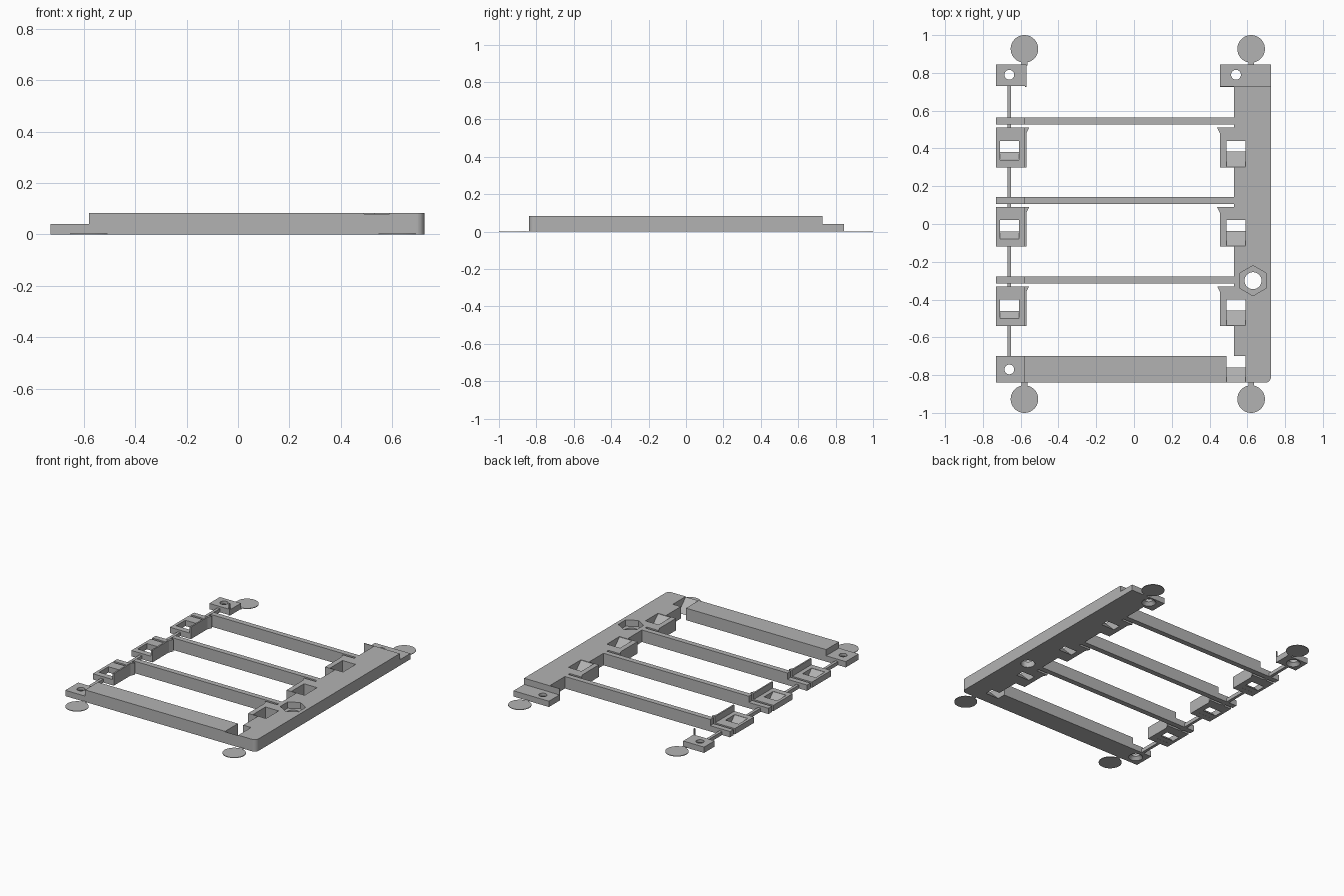
import bpy, bmesh, math
from mathutils import Vector

if "Cube" in bpy.data.objects:
    bpy.data.objects.remove(bpy.data.objects["Cube"])

GREY = (0.45, 0.45, 0.45, 1)
mat = bpy.data.materials.new("plain grey")
mat.use_nodes = True
mat.diffuse_color = GREY
mat.node_tree.nodes["Principled BSDF"].inputs["Base Color"].default_value = GREY

TALL, LOW, FILM = 0.083, 0.04, 0.004


def prism(name, pts, axis, lo, hi):
    """Extrude a flat outline along x, y or z."""
    def place(p, t):
        c = list(p)
        c.insert("xyz".index(axis), t)
        return Vector(c)
    bm = bmesh.new()
    face = bm.faces.new([bm.verts.new(place(p, lo)) for p in pts])
    ext = bmesh.ops.extrude_face_region(bm, geom=[face])
    moved = [v for v in ext["geom"] if isinstance(v, bmesh.types.BMVert)]
    bmesh.ops.translate(bm, verts=moved, vec=place((0, 0), hi - lo))
    bmesh.ops.recalc_face_normals(bm, faces=bm.faces)
    return finish(name, bm)


def finish(name, bm):
    me = bpy.data.meshes.new(name)
    bm.to_mesh(me)
    bm.free()
    me.materials.append(mat)
    ob = bpy.data.objects.new(name, me)
    bpy.context.collection.objects.link(ob)
    return ob


def rect(x0, x1, y0, y1):
    return [(x0, y0), (x1, y0), (x1, y1), (x0, y1)]


def box(name, x0, x1, y0, y1, z0, z1):
    return prism(name, rect(x0, x1, y0, y1), "z", z0, z1)


def ring(cx, cy, r, n, turn=0):
    return [(cx + r * math.cos(turn + math.tau * i / n),
             cy + r * math.sin(turn + math.tau * i / n)) for i in range(n)]


def cut(ob, cutter):
    """Subtract a cutter, bake the result and drop the cutter."""
    cutter.hide_render = True
    mod = ob.modifiers.new("cut", "BOOLEAN")
    mod.operation, mod.solver, mod.object = "DIFFERENCE", "EXACT", cutter
    deps = bpy.context.evaluated_depsgraph_get()
    deps.update()
    baked = bpy.data.meshes.new_from_object(ob.evaluated_get(deps))
    ob.modifiers.clear()
    ob.data = baked
    bpy.data.objects.remove(cutter)


def screw_hole(ob, x, y):
    """Through hole, countersunk from below."""
    cut(ob, prism("hole_cutter", ring(x, y, 0.026, 24), "z", -0.1, 0.2))
    bm = bmesh.new()
    bmesh.ops.create_cone(bm, cap_ends=True, segments=24, radius1=0.047,
                          radius2=0.02, depth=0.03)
    bmesh.ops.translate(bm, verts=bm.verts, vec=(x, y, 0.013))
    cut(ob, finish("sink_cutter", bm))


def ramp(name, x0, x1, low_y, height):
    prism(name, [(low_y, 0), (low_y - height, 0), (low_y - height, height)], "x", x0, x1)


STATIONS = [-0.54, -0.12, 0.30]   # front edge of each bracket pair

# Wide side rail with its clip brackets in one outline
outline = [(0.59, -0.84)]
outline += [(0.695 + 0.03 * math.sin(a), -0.81 - 0.03 * math.cos(a))
            for a in [math.pi / 2 * i / 8 for i in range(9)]]
outline += [(0.725, 0.73), (0.53, 0.73)]
for y in reversed(STATIONS):
    outline += [(0.53, y + 0.21), (0.44, y + 0.21), (0.455, y + 0.18),
                (0.455, y), (0.53, y)]
outline += [(0.53, -0.70), (0.59, -0.70)]
rail = prism("side_rail", outline, "z", 0, TALL)
for y in STATIONS:
    cut(rail, box("pocket_cutter", 0.49, 0.59, y + 0.003, y + 0.14, -0.1, 0.2))
    ramp("rail_ramp", 0.49, 0.59, y + 0.083, 0.082)
ramp("front_ramp", 0.49, 0.59, -0.76, 0.08)

# Nut recess and bolt hole in the rail
cut(rail, prism("nut_cutter", ring(0.63, -0.30, 0.08, 6, math.pi / 2), "z", 0.04, 0.2))
cut(rail, prism("bolt_cutter", ring(0.63, -0.30, 0.045, 32), "z", -0.1, 0.2))

# Cross beams, stepped down at the narrow end
def beam(name, end, y0, y1):
    step = [(-0.73, 0), (end, 0), (end, TALL), (-0.58, TALL), (-0.58, LOW), (-0.73, LOW)]
    return prism(name, step, "y", y0, y1)


for y in STATIONS:
    beam("cross_beam", 0.53, y + 0.226, y + 0.263)
front_beam = beam("front_beam", 0.49, -0.84, -0.70)
screw_hole(front_beam, -0.66, -0.77)

# Narrow side: low clip brackets with an upright inner wall
for y in STATIONS:
    bracket = box("low_bracket", -0.73, -0.57, y, y + 0.21, 0, LOW)
    cut(bracket, box("pocket_cutter", -0.71, -0.61, y + 0.04, y + 0.14, -0.1, 0.2))
    ramp("bracket_ramp", -0.71, -0.61, y + 0.08, 0.039)
    prism("bracket_wall", [(-0.58, y), (-0.57, y), (-0.57, y + 0.18),
                           (-0.555, y + 0.21), (-0.58, y + 0.21)], "z", 0, TALL)

# Thin spine linking the narrow side, in the gaps between brackets and beams
edges = [-0.70]
for y in STATIONS:
    edges += [y, y + 0.21, y + 0.226, y + 0.263]
edges.append(0.73)
for a, b in zip(edges[::2], edges[1::2]):
    box("spine", -0.67, -0.65, a, b, 0, 0.025)

# Rear tabs and the slim uprights on their front edge
for name, x0, x1, hole in (("rear_tab_narrow", -0.73, -0.57, -0.66),
                           ("rear_tab_wide", 0.455, 0.725, 0.54)):
    tab = box(name, x0, x1, 0.73, 0.845, 0, LOW)
    screw_hole(tab, hole, 0.79)
box("rear_post", -0.578, -0.57, 0.724, 0.731, 0, TALL)
box("rear_fin", 0.455, 0.53, 0.726, 0.731, 0, TALL)

# Thin corner discs with small necks
for x in (-0.58, 0.62):
    for s in (-1, 1):
        prism("corner_disc", ring(x, s * 0.927, 0.073, 40), "z", 0, FILM)
        box("disc_neck", x - 0.015, x + 0.015, *sorted((s * 0.84, s * 0.86)), 0, FILM)
